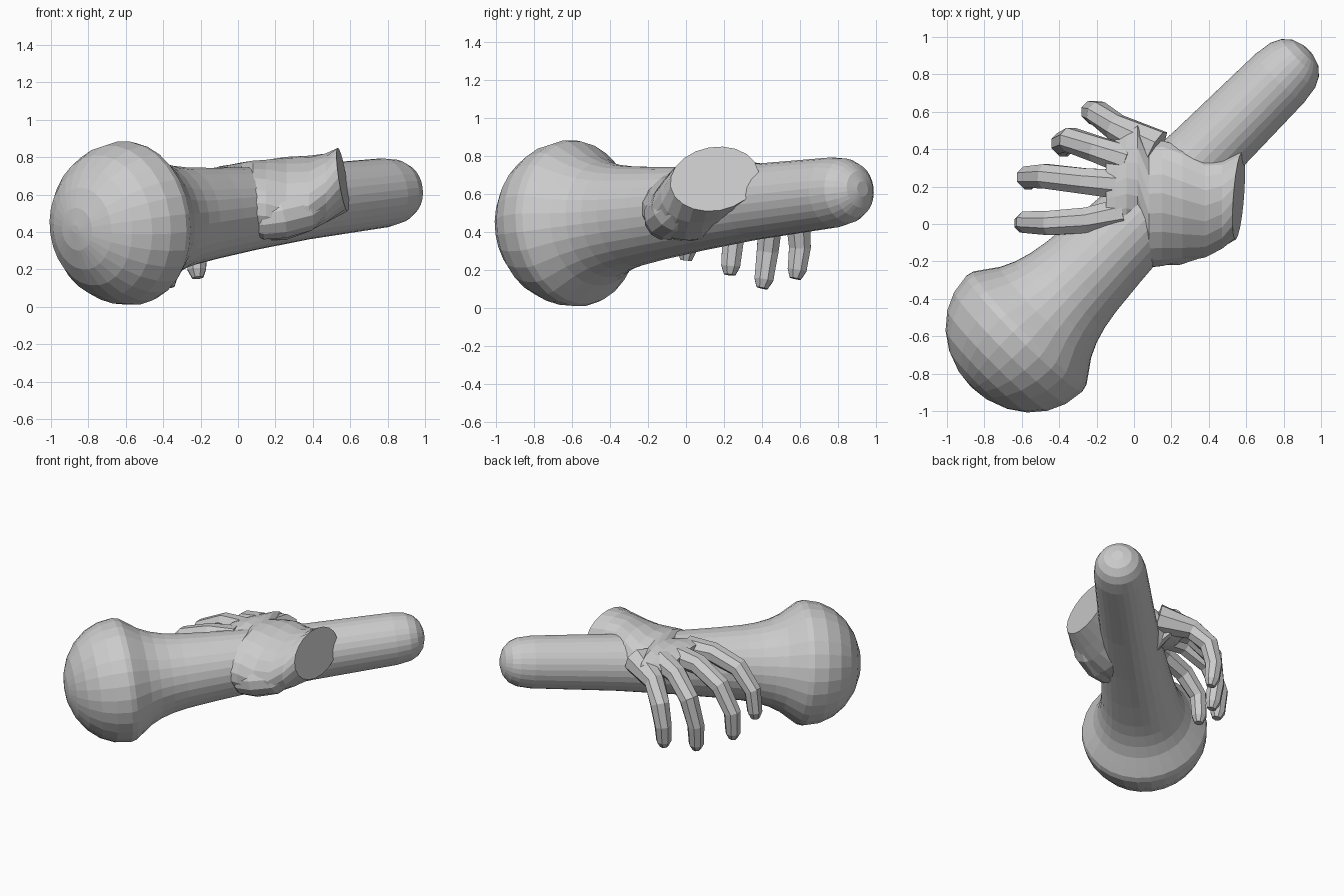
import bpy, bmesh, math
from mathutils import Vector

if "Cube" in bpy.data.objects:
    bpy.data.objects.remove(bpy.data.objects["Cube"])


def skin(name, rings):
    """Bridge equal-sized rings of points and cap both ends."""
    bm = bmesh.new()
    vr = [[bm.verts.new(p) for p in ring] for ring in rings]
    n = len(vr[0])
    for a, b in zip(vr, vr[1:]):
        for i in range(n):
            j = (i + 1) % n
            bm.faces.new((a[i], a[j], b[j], b[i]))
    bm.faces.new(vr[0][::-1])
    bm.faces.new(vr[-1])
    bmesh.ops.recalc_face_normals(bm, faces=bm.faces)
    me = bpy.data.meshes.new(name)
    bm.to_mesh(me)
    bm.free()
    ob = bpy.data.objects.new(name, me)
    bpy.context.collection.objects.link(ob)
    return ob


def tube(name, path, radii, sides, ref):
    """Round tube of varying radius along a path."""
    pts = [Vector(p) for p in path]
    rings = []
    for i, p in enumerate(pts):
        t = (pts[min(i + 1, len(pts) - 1)] - pts[max(i - 1, 0)]).normalized()
        u = Vector(ref).cross(t).normalized()
        v = t.cross(u)
        rings.append([p + radii[i] * (math.cos(a) * u + math.sin(a) * v)
                      for a in (math.tau * (k + .5) / sides for k in range(sides))])
    return skin(name, rings)


# club: domed head, flared neck and long tapering shaft with a rounded end
profile = [(-.83 - .4 * math.cos(math.radians(a)), .44 * math.sin(math.radians(a)))
           for a in (3, 15, 30, 45, 60, 75, 90)]
profile += [(-.79, .43), (-.74, .395), (-.67, .345), (-.59, .308), (-.5, .282),
            (-.4, .265), (-.2, .245), (.1, .222), (.5, .2), (.9, .19), (1.1, .185),
            (1.2, .17), (1.255, .143), (1.295, .098), (1.315, .04)]
r2 = math.sqrt(.5)
tube("club", [(s * r2, s * r2, .447 + (s + .83) * .084) for s, r in profile],
     [r for s, r in profile], 28, (0, 0, 1))

# palm: tilted oval sections from the cut wrist, wrapping the shaft, to the knuckles
# (x, centre y, centre z, half width, half thickness, tilt in degrees)
sections = [(.56, .15, .68, .235, .168, 10), (.47, .11, .635, .25, .178, 19),
            (.38, .09, .605, .285, .18, 25), (.26, .11, .58, .325, .2, 22),
            (.15, .11, .568, .345, .208, 14), (.08, .1, .56, .34, .214, 12),
            (.02, .25, .63, .285, .14, 6), (-.04, .24, .645, .275, .115, -3),
            (-.1, .21, .655, .245, .092, -7), (-.15, .19, .66, .2, .065, -6)]
rings = []
for k, (x, cy, cz, w, h, tilt) in enumerate(sections):
    c, s = math.cos(math.radians(tilt)), math.sin(math.radians(tilt))
    ring = []
    for i in range(20):
        a = math.tau * i / 20
        dy = w * math.cos(a) * c - h * math.sin(a) * s
        dz = w * math.cos(a) * s + h * math.sin(a) * c
        lean = .09 * dy - .17 * dz if k == 0 else 0
        ring.append((x + lean, cy + dy, cz + dz))
    rings.append(ring)
skin("palm", rings)

# thumb mound pressed into the shaft
tube("thumb", [(.44, .0, .58), (.34, -.06, .52), (.22, -.1, .485), (.12, -.11, .465),
               (.08, -.11, .46)], [.1, .125, .125, .11, .08], 12, (0, 0, 1))

# fingers: curled over and hanging down
fingers = {
    "index_finger": [(.12, .4, .65), (-.1, .52, .59), (-.19, .59, .47), (-.225, .6, .32),
                     (-.22, .585, .2), (-.215, .575, .155)],
    "middle_finger": [(-.03, .34, .67), (-.2, .4, .63), (-.34, .45, .5), (-.385, .43, .3),
                      (-.375, .41, .15), (-.37, .4, .105)],
    "ring_finger": [(-.06, .21, .67), (-.27, .23, .66), (-.47, .255, .56), (-.57, .25, .38),
                    (-.565, .235, .22), (-.56, .23, .175)],
    "little_finger": [(-.06, .06, .67), (-.25, .02, .665), (-.45, .005, .6), (-.575, .01, .46),
                      (-.59, .005, .3), (-.59, .0, .25)],
}
for name, path in fingers.items():
    base = .11 if name == "index_finger" else .085
    tube(name, path, [base, .074, .07, .062, .054, .032], 8, (0, 1, 0))
